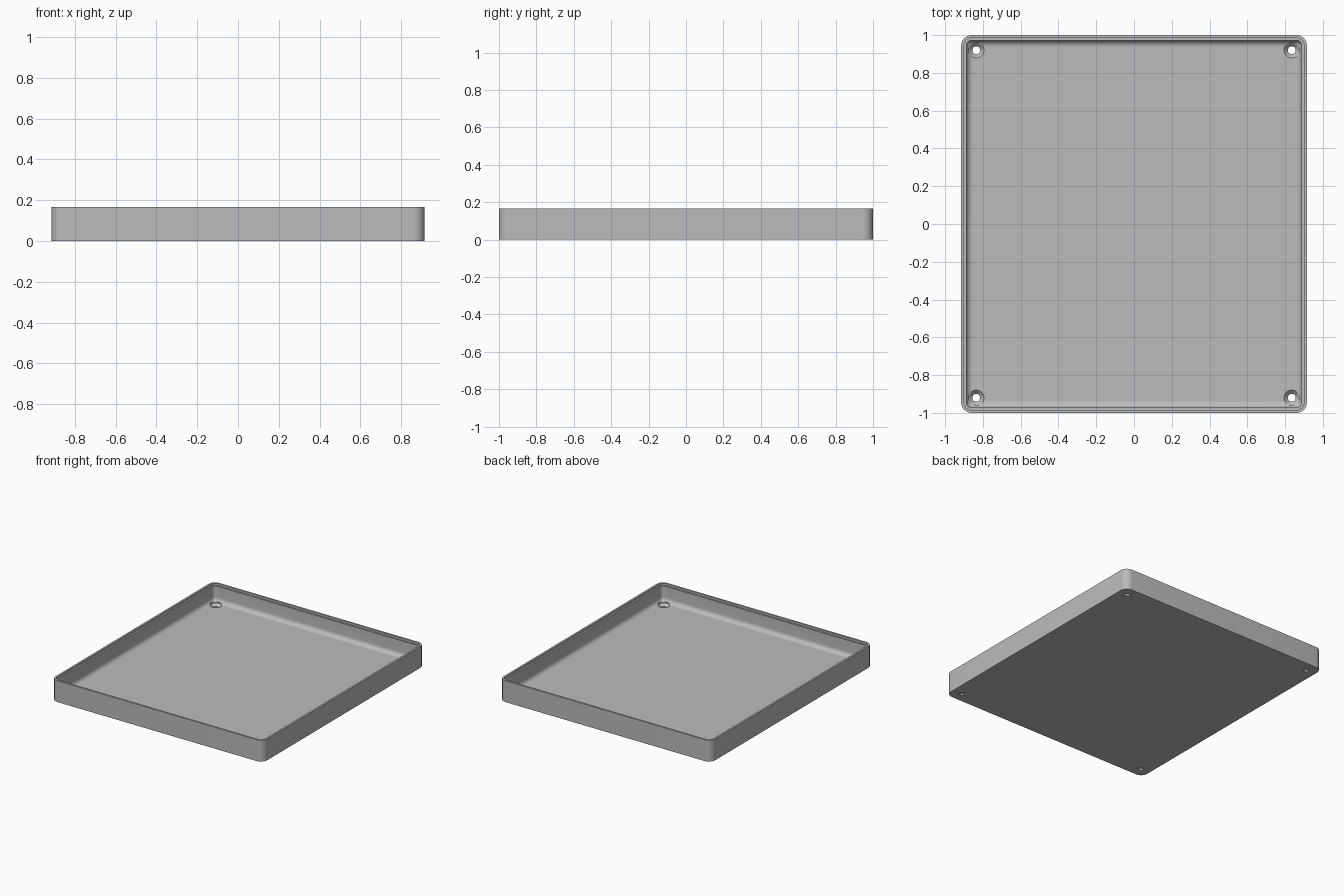
import bpy, bmesh, math

HALF_X, HALF_Y, HEIGHT, CORNER = 0.915, 1.0, 0.167, 0.055
FLOOR, FILLET = 0.03, 0.035
LIP, WALL, STEP = 0.015, 0.028, 0.015

old = bpy.data.objects.get("Cube")
if old:
    bpy.data.objects.remove(old, do_unlink=True)

grey = bpy.data.materials.new("plain grey")
grey.use_nodes = True
colour = (0.5, 0.5, 0.5, 1)
grey.diffuse_color = colour
grey.node_tree.nodes["Principled BSDF"].inputs["Base Color"].default_value = colour


def make_object(name, bm):
    bmesh.ops.recalc_face_normals(bm, faces=bm.faces)
    mesh = bpy.data.meshes.new(name)
    bm.to_mesh(mesh)
    bm.free()
    mesh.materials.append(grey)
    obj = bpy.data.objects.new(name, mesh)
    bpy.context.collection.objects.link(obj)
    return obj


def loft(bm, rings):
    """Skin closed rings of points and cap both ends."""
    loops = [[bm.verts.new(p) for p in ring] for ring in rings]
    n = len(loops[0])
    for a, b in zip(loops, loops[1:]):
        for i in range(n):
            j = (i + 1) % n
            bm.faces.new((a[i], a[j], b[j], b[i]))
    bm.faces.new(loops[0])
    bm.faces.new(loops[-1])


def rounded_ring(inset, z, steps=10):
    r = max(CORNER - inset, 0.01)
    cx, cy = HALF_X - inset - r, HALF_Y - inset - r
    ring = []
    for q, (sx, sy) in enumerate([(1, 1), (-1, 1), (-1, -1), (1, -1)]):
        for k in range(steps + 1):
            t = math.pi / 2 * (q + k / steps)
            ring.append((sx * cx + r * math.cos(t), sy * cy + r * math.sin(t), z))
    return ring


def circle(x, y, r, z, n=32):
    return [(x + r * math.cos(math.tau * i / n), y + r * math.sin(math.tau * i / n), z)
            for i in range(n)]


# Tray shell: outer wall, stepped rim, inner wall, rounded floor edge
profile = [(0, 0), (0, HEIGHT), (LIP, HEIGHT), (LIP, HEIGHT - STEP), (WALL, HEIGHT - STEP)]
for k in range(9):
    t = math.pi / 2 * k / 8
    profile.append((WALL + FILLET * (1 - math.cos(t)), FLOOR + FILLET * (1 - math.sin(t))))
bm = bmesh.new()
loft(bm, [rounded_ring(*p) for p in profile])
tray = make_object("tray", bm)

# Countersunk screw holes in the four corners
bm = bmesh.new()
for x in (-0.835, 0.835):
    for y in (-0.92, 0.92):
        loft(bm, [circle(x, y, 0.021, -0.05), circle(x, y, 0.021, 0.01),
                  circle(x, y, 0.041, FLOOR), circle(x, y, 0.041, 0.08)])
cutter = make_object("screw_hole_cutter", bm)
cut = tray.modifiers.new("screw_holes", "BOOLEAN")
cut.object, cut.operation, cut.solver = cutter, "DIFFERENCE", "EXACT"

bpy.context.view_layer.objects.active = tray
tray.select_set(True)
bpy.ops.object.modifier_apply(modifier=cut.name)
bpy.data.objects.remove(cutter, do_unlink=True)
bpy.ops.object.shade_smooth_by_angle(angle=math.radians(30))
